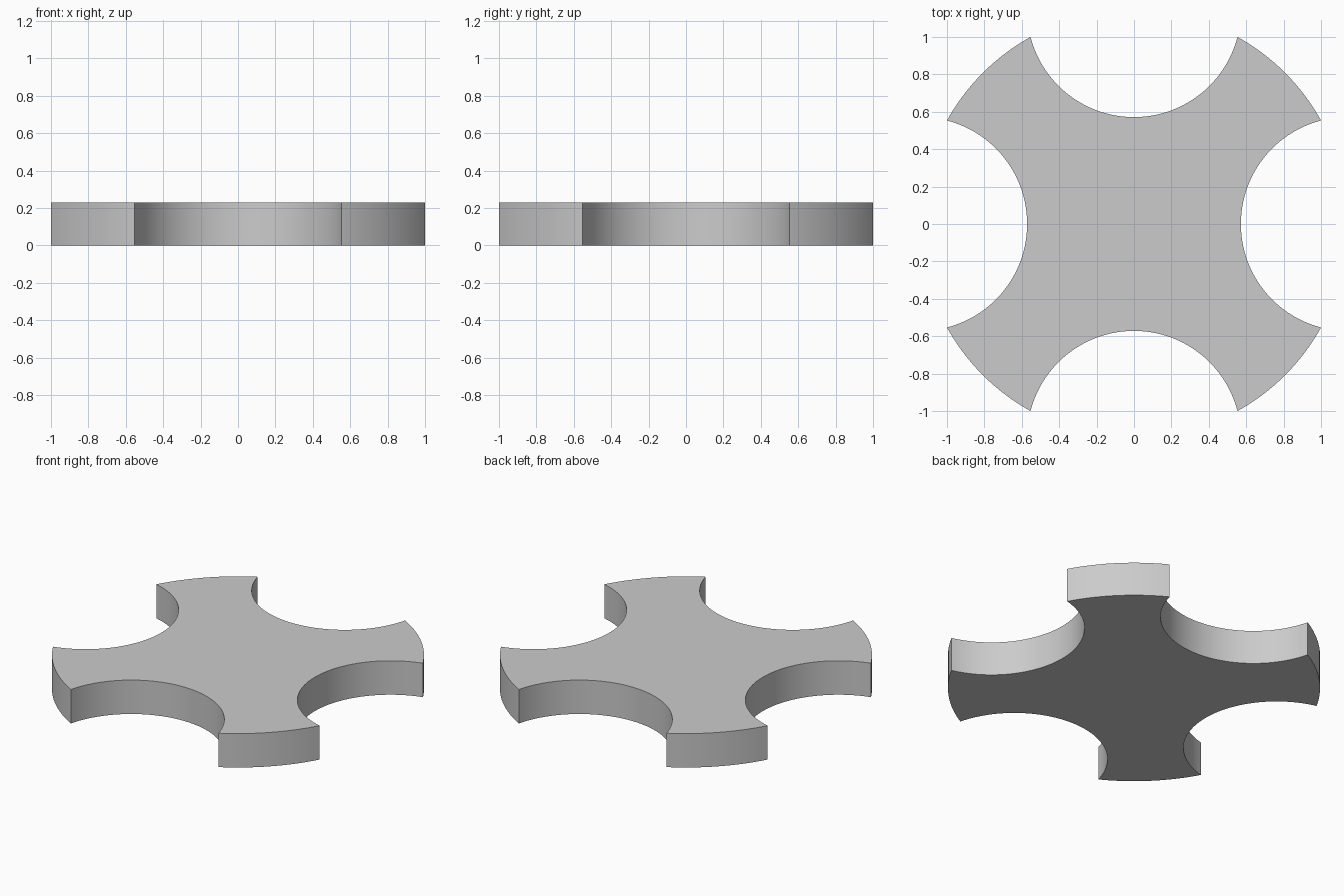
import bpy, bmesh
from math import sin, cos, asin, atan2, pi, sqrt

if "Cube" in bpy.data.objects:
    bpy.data.objects.remove(bpy.data.objects["Cube"])

HEIGHT = 0.23
R = 8 / 7            # outer disc radius
r = R / 2            # notch radius, notches centred on the disc rim
TIP_X = R * sqrt(1 - 0.875 ** 2)
N_RIM, N_NOTCH = 16, 48

# One quarter of the outline: rim arc of an arm, then the notch beside it
a0, a1 = atan2(TIP_X, 1), atan2(1, TIP_X)
quarter = [(R * cos(a0 + (a1 - a0) * i / N_RIM), R * sin(a0 + (a1 - a0) * i / N_RIM))
           for i in range(N_RIM)]
dip = asin((R - 1) / r)
for i in range(N_NOTCH):
    a = -dip - (pi - 2 * dip) * i / N_NOTCH
    quarter.append((r * cos(a), R + r * sin(a)))

# Repeat the quarter four times around z
outline = []
for k in range(4):
    c, s = cos(k * pi / 2), sin(k * pi / 2)
    outline += [(x * c - y * s, x * s + y * c) for x, y in quarter]

# Extrude the outline into a plate
bm = bmesh.new()
base = bm.faces.new([bm.verts.new((x, y, 0)) for x, y in outline])
ext = bmesh.ops.extrude_face_region(bm, geom=[base], use_keep_orig=True)
top = [g for g in ext["geom"] if isinstance(g, bmesh.types.BMVert)]
bmesh.ops.translate(bm, vec=(0, 0, HEIGHT), verts=top)
bmesh.ops.recalc_face_normals(bm, faces=bm.faces)
mesh = bpy.data.meshes.new("cross_plate")
bm.to_mesh(mesh)
bm.free()

plate = bpy.data.objects.new("cross_plate", mesh)
bpy.context.collection.objects.link(plate)
bpy.context.view_layer.objects.active = plate
plate.select_set(True)
bpy.ops.object.shade_smooth_by_angle()
